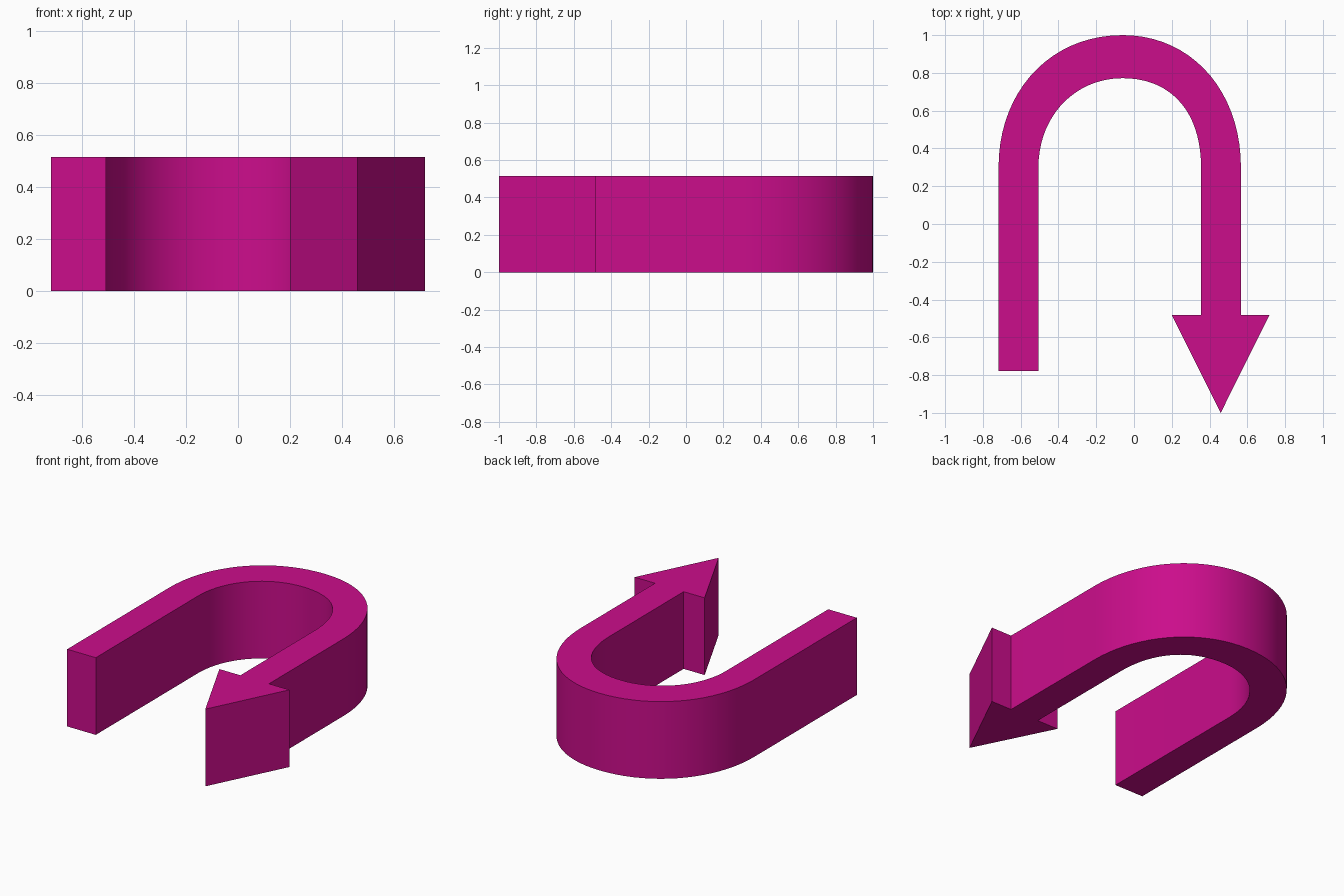
import bpy, bmesh
from math import radians
from mathutils import Vector
from mathutils.geometry import interpolate_bezier

if "Cube" in bpy.data.objects:
    bpy.data.objects.remove(bpy.data.objects["Cube"])

HEIGHT = 0.515
SPRING = 0.30      # y where the straight legs turn into the arch
APEX_X = -0.06


def half_arch(leg_x, top, k):
    """Quarter curve from a leg up to the apex, without the apex itself."""
    a, d = Vector((leg_x, SPRING)), Vector((APEX_X, top))
    b = a + Vector((0, k * (top - SPRING)))
    c = d + Vector((k * (leg_x - APEX_X), 0))
    return [tuple(p) for p in interpolate_bezier(a, b, c, d, 20)][:-1]


def arch(left, right, top, k_left, k_right):
    """Full arch from left leg to right leg."""
    return (half_arch(left, top, k_left) + [(APEX_X, top)]
            + half_arch(right, top, k_right)[::-1])


# Outline: left leg, outer arch, arrow head, inner arch back
outline = [(-0.717, -0.777)]
outline += arch(-0.717, 0.566, 1.0, 0.58, 0.58)
outline += [(0.566, -0.482), (0.717, -0.482), (0.459, -1.0),
            (0.20, -0.482), (0.355, -0.482)]
outline += arch(-0.506, 0.355, 0.772, 0.57, 0.62)[::-1]
outline += [(-0.506, -0.777)]

# Extrude the outline into a solid
bm = bmesh.new()
face = bm.faces.new([bm.verts.new((x, y, 0)) for x, y in outline])
top = bmesh.ops.extrude_face_region(bm, geom=[face], use_keep_orig=True)
bmesh.ops.translate(bm, vec=(0, 0, HEIGHT),
                    verts=[g for g in top["geom"] if isinstance(g, bmesh.types.BMVert)])
bmesh.ops.recalc_face_normals(bm, faces=bm.faces)
mesh = bpy.data.meshes.new("u_turn_arrow")
bm.to_mesh(mesh)
bm.free()

arrow = bpy.data.objects.new("u_turn_arrow", mesh)
bpy.context.collection.objects.link(arrow)

# Magenta finish
mat = bpy.data.materials.new("magenta")
mat.diffuse_color = (0.60, 0.004, 0.26, 1)
mat.use_nodes = True
mat.node_tree.nodes["Principled BSDF"].inputs["Base Color"].default_value = mat.diffuse_color
mesh.materials.append(mat)

# Smooth arch, crisp edges
bpy.context.view_layer.objects.active = arrow
arrow.select_set(True)
bpy.ops.object.shade_smooth_by_angle(angle=radians(30))
